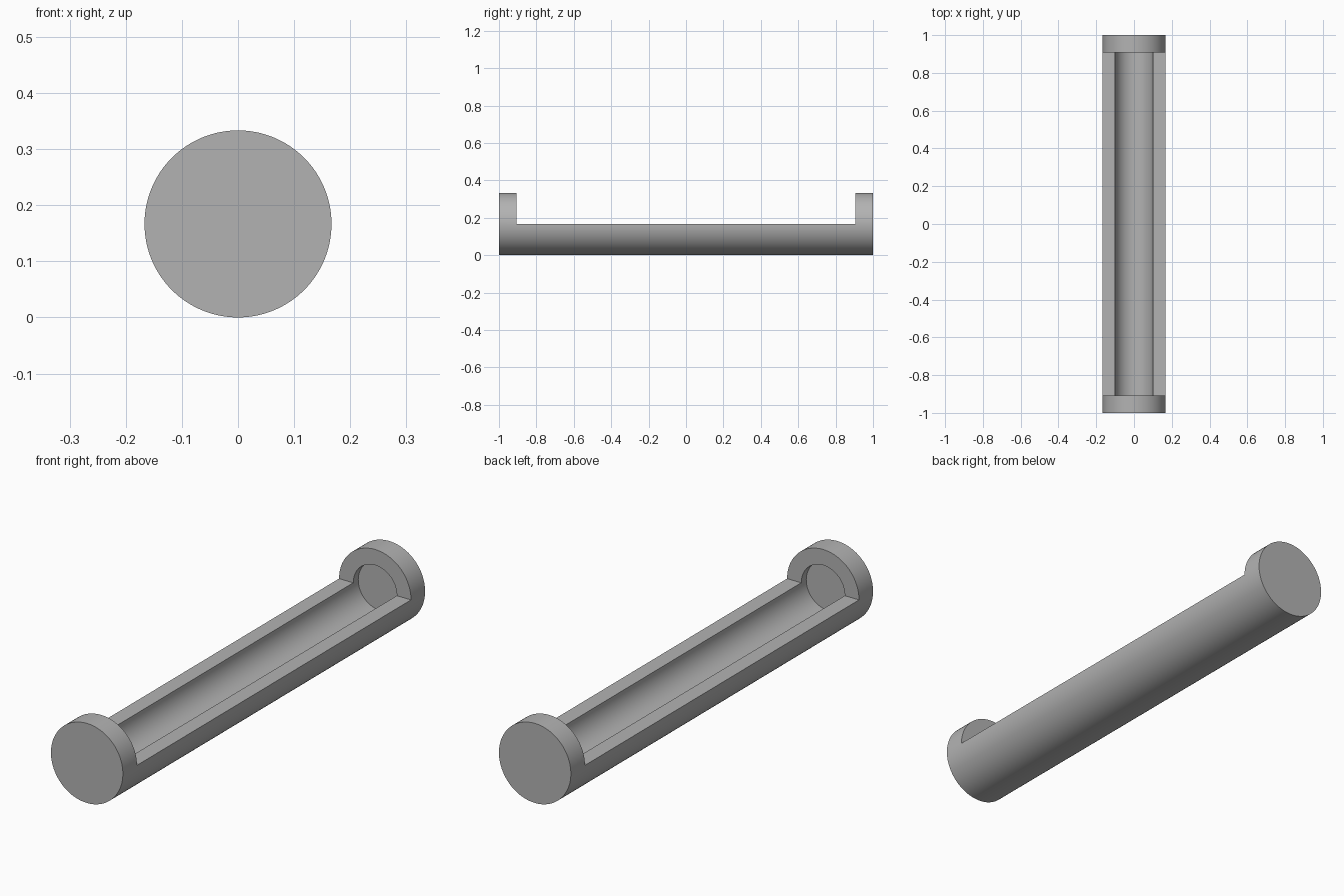
import bpy
import math

if "Cube" in bpy.data.objects:
    bpy.data.objects.remove(bpy.data.objects["Cube"])

RADIUS = 1 / 6        # outer radius, also the height of the axis
BORE = 0.101          # inner channel radius
CAP_FACE = 0.907      # inner face of the end caps
BORE_END = 0.94       # bottom of the round pockets in the caps

grey = bpy.data.materials.new("grey")
grey.diffuse_color = (0.45, 0.45, 0.45, 1)
grey.use_nodes = True
grey.node_tree.nodes["Principled BSDF"].inputs["Base Color"].default_value = grey.diffuse_color


def rod(name, radius, half_length):
    """Cylinder lying along y on the tray axis."""
    bpy.ops.mesh.primitive_cylinder_add(
        vertices=128, radius=radius, depth=2 * half_length,
        location=(0, 0, RADIUS), rotation=(math.pi / 2, 0, 0))
    obj = bpy.context.object
    obj.name = name
    obj.data.materials.append(grey)
    bpy.ops.object.transform_apply(location=True, rotation=True, scale=True)
    return obj


def cut(target, cutter):
    """Subtract the cutter, then remove it."""
    mod = target.modifiers.new("cut", 'BOOLEAN')
    mod.operation = 'DIFFERENCE'
    mod.solver = 'EXACT'
    mod.object = cutter
    bpy.context.view_layer.objects.active = target
    bpy.ops.object.modifier_apply(modifier=mod.name)
    bpy.data.objects.remove(cutter)


# Round tray body with closed ends
tray = rod("tray", RADIUS, 1.0)

# Hollow channel, ending as shallow round pockets in the caps
cut(tray, rod("bore_cutter", BORE, BORE_END))

# Open the upper half between the caps
bpy.ops.mesh.primitive_cube_add(size=1, location=(0, 0, RADIUS + 0.25))
opening = bpy.context.object
opening.name = "opening_cutter"
opening.scale = (0.6, 2 * CAP_FACE, 0.5)
opening.data.materials.append(grey)
bpy.ops.object.transform_apply(location=True, rotation=True, scale=True)
cut(tray, opening)

# Smooth curved walls, sharp rims
bpy.ops.object.select_all(action='DESELECT')
tray.select_set(True)
bpy.context.view_layer.objects.active = tray
bpy.ops.object.shade_smooth_by_angle(angle=math.radians(30))
